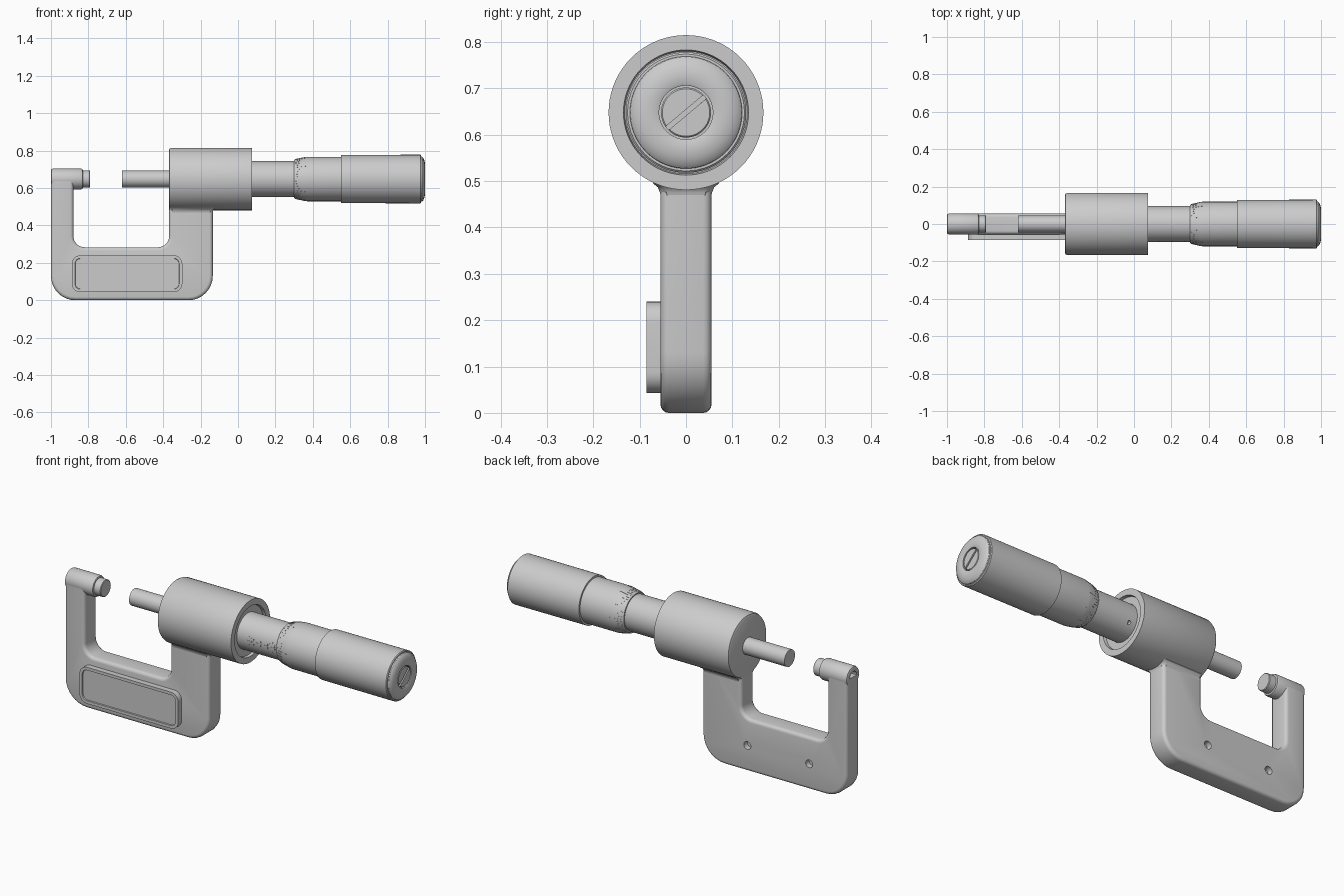
import bpy, bmesh
from math import sin, cos, pi, radians
from mathutils import Matrix, Vector

if "Cube" in bpy.data.objects:
    bpy.data.objects.remove(bpy.data.objects["Cube"])

AXIS = 0.648   # height of the measuring axis


def finish(bm, name):
    bmesh.ops.recalc_face_normals(bm, faces=bm.faces)
    me = bpy.data.meshes.new(name)
    bm.to_mesh(me)
    bm.free()
    ob = bpy.data.objects.new(name, me)
    bpy.context.collection.objects.link(ob)
    return ob


def lathe(name, profile, n=72):
    """Revolve (x, radius) points about the measuring axis."""
    bm = bmesh.new()
    rings = []
    for x, r in profile:
        count = 1 if r == 0 else n
        rings.append([bm.verts.new((x, r * cos(2 * pi * i / n), AXIS + r * sin(2 * pi * i / n)))
                      for i in range(count)])
    for a, b in zip(rings, rings[1:]):
        for i in range(n):
            j = (i + 1) % n
            quad = [a[i % len(a)], a[j % len(a)], b[j % len(b)], b[i % len(b)]]
            bm.faces.new(list(dict.fromkeys(quad)))
    return finish(bm, name)


def rounded(corners, steps=8):
    """Polygon from (x, z, radius) corners with axis-aligned sides."""
    pts = []
    for i, (x, z, r) in enumerate(corners):
        p = Vector((x, z))
        if r == 0:
            pts.append(p)
            continue
        a = (Vector(corners[i - 1][:2]) - p).normalized() * r
        b = (Vector(corners[(i + 1) % len(corners)][:2]) - p).normalized() * r
        for k in range(steps + 1):
            t = k / steps * pi / 2
            pts.append(p + a * (1 - sin(t)) + b * (1 - cos(t)))
    return pts


def prism(pts, y0, y1):
    bm = bmesh.new()
    face = bm.faces.new([bm.verts.new((p[0], y0, p[1])) for p in pts])
    ext = bmesh.ops.extrude_face_region(bm, geom=[face])
    bmesh.ops.translate(bm, vec=(0, y1 - y0, 0),
                        verts=[v for v in ext['geom'] if isinstance(v, bmesh.types.BMVert)])
    bmesh.ops.recalc_face_normals(bm, faces=bm.faces)
    return bm


def cyl_cutter(centre, direction, r, depth):
    bm = bmesh.new()
    m = Matrix.Translation(centre) @ Vector(direction).to_track_quat('Z', 'Y').to_matrix().to_4x4()
    bmesh.ops.create_cone(bm, cap_ends=True, segments=32, radius1=r, radius2=r, depth=depth, matrix=m)
    return finish(bm, "cutter")


def cut(ob, cutter):
    cutter.hide_render = True
    mod = ob.modifiers.new("cut", 'BOOLEAN')
    mod.operation, mod.solver, mod.object = 'DIFFERENCE', 'EXACT', cutter
    bpy.context.view_layer.objects.active = ob
    bpy.ops.object.modifier_apply(modifier=mod.name)
    bpy.data.objects.remove(cutter)


# U-shaped frame with softened edges
bm = prism(rounded([(-1, 0, .13), (-.135, 0, .13), (-.135, .58, 0), (-.368, .58, 0),
                    (-.368, .283, .06), (-.88, .283, .06), (-.88, AXIS, 0), (-1, AXIS, 0)]), -.055, .055)
rim = [e for e in bm.edges if abs(e.verts[0].co.y - e.verts[1].co.y) < 1e-5
       and min(v.co.z for v in e.verts) < .57]
bmesh.ops.bevel(bm, geom=rim, offset=.018, segments=4, profile=.5, affect='EDGES')
frame = finish(bm, "frame")
for x in (-.775, -.405):
    cut(frame, cyl_cutter((x, .055, .14), (0, 1, 0), .021, .06))

# flared neck where the frame meets the barrel
bm = bmesh.new()
loops = []
for z, g in ((.45, -.004), (.475, .001), (.487, .006), (.495, .016), (.53, .018)):
    x0, x1, h, c = -.366, -.135 + g, .055 + g, .014
    loops.append([bm.verts.new((x, y, z)) for x, y in
                  ((x0 + c, -h), (x1 - c, -h), (x1, c - h), (x1, h - c),
                   (x1 - c, h), (x0 + c, h), (x0, h - c), (x0, c - h))])
for a, b in zip(loops, loops[1:]):
    for i in range(8):
        bm.faces.new((a[i], a[(i + 1) % 8], b[(i + 1) % 8], b[i]))
bm.faces.new(loops[0])
bm.faces.new(loops[-1])
finish(bm, "neck_fillet")

# anvil holder and anvil
holder = lathe("anvil_holder", [(-.97, 0), (-.97, .03), (-1, .03), (-1, .047), (-.997, .053), (-.99, .056),
                                (-.84, .056), (-.832, .053), (-.83, .047), (-.83, 0)])
lathe("anvil", [(-.84, 0), (-.84, .045), (-.793, .045), (-.79, .042), (-.79, 0)])

# spindle, barrel and sleeve
lathe("spindle", [(-.62, 0), (-.62, .045), (-.35, .045), (-.35, 0)])
lathe("barrel", [(-.37, 0), (-.37, .153), (-.366, .162), (-.356, .167), (.075, .167),
                 (.075, .135), (.06, .132), (.06, 0)])
sleeve = lathe("sleeve", [(.04, 0), (.04, .096), (.32, .096), (.32, 0)])
d = Vector((0, cos(radians(-30)), sin(radians(-30))))
cut(sleeve, cyl_cutter(Vector((.1, 0, AXIS)) + d * .096, d, .01, .04))

# thimble with tapered nose, then the grip with a dished end
lathe("thimble", [(.3, 0), (.3, .102), (.303, .105), (.355, .117), (.37, .119), (.56, .119), (.56, 0)])
lathe("grip", [(.55, 0), (.55, .129), (.975, .13), (.979, .126), (.979, .121), (.984, .12),
               (.991, .113), (.996, .1), (1, .085), (.998, .062), (.996, .058), (.975, .058), (.975, 0)])

# slotted end screw
screw = lathe("end_screw", [(.96, 0), (.96, .054), (.992, .054), (.995, .051), (.995, 0)])
bm = bmesh.new()
bmesh.ops.create_cube(bm, size=1, matrix=Matrix.Translation((.995, 0, AXIS))
                      @ Matrix.Rotation(radians(40), 4, 'X') @ Matrix.Diagonal((.02, .2, .01, 1)))
cut(screw, finish(bm, "cutter"))

# front insulating plate with shallow recess
bm = prism(rounded([(-.888, .043, .045), (-.298, .043, .045), (-.298, .24, .045), (-.888, .24, .045)]),
           -.085, -.05)
front = min(bm.faces, key=lambda f: f.calc_center_median().y)
bmesh.ops.inset_individual(bm, faces=[front], thickness=.016)
bmesh.ops.inset_individual(bm, faces=[front], thickness=.002)
bmesh.ops.translate(bm, verts=front.verts, vec=(0, .006, 0))
finish(bm, "grip_plate")


# graduation marks
def mark(bm, x0, x1, r0, r1, ang, width):
    """Thin bar lying along the axis on a cone, at an angle round it."""
    quad = []
    for x, r, s in ((x0, r0, -1), (x1, r1, -1), (x1, r1, 1), (x0, r0, 1)):
        a = ang + s * width / 2 / r
        quad.append((x, a, r))
    rings = [[bm.verts.new((x, (r + h) * cos(a), AXIS + (r + h) * sin(a))) for x, a, r in quad]
             for h in (-.002, .001)]
    bm.faces.new(rings[1])
    for i in range(4):
        j = (i + 1) % 4
        bm.faces.new((rings[0][i], rings[0][j], rings[1][j], rings[1][i]))


bm = bmesh.new()
for i in range(50):
    a = 2 * pi * i / 50
    mark(bm, .308, .335, .1062, .1124, a, .003)
    if i % 5 == 0:
        mark(bm, .335, .355, .1124, .117, a, .003)
        mark(bm, .355, .372, .117, .119, a, .003)
finish(bm, "thimble_marks")

bm = bmesh.new()
mark(bm, .12, .3, .096, .096, pi, .003)
for i in range(12):
    x = .13 + i * .014
    length = .028 if i % 5 == 0 else .017
    for side in (-1, 1):
        for k in range(2):   # short pieces so the tick follows the curve
            ang = pi + side * (k + .5) * length / 2 / .096
            mark(bm, x, x + .003, .096, .096, ang, length / 2)
finish(bm, "sleeve_marks")

# smooth shading with crisp edges
bpy.ops.object.select_all(action='DESELECT')
for ob in bpy.context.collection.objects:
    ob.select_set(True)
    bpy.context.view_layer.objects.active = ob
bpy.ops.object.shade_smooth_by_angle(angle=radians(30))
